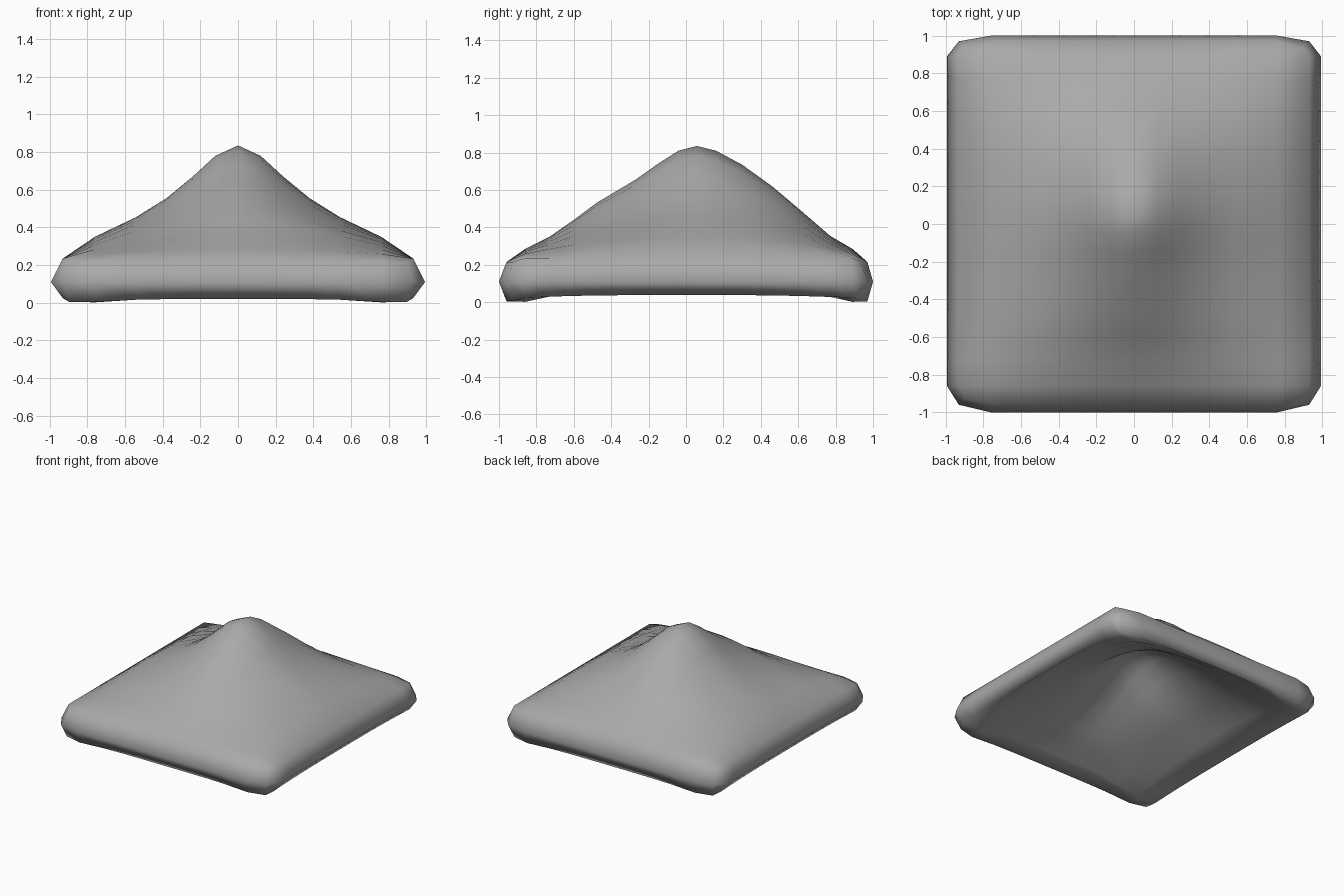
import bpy
import bmesh

cube = bpy.data.objects.get("Cube")
if cube:
    bpy.data.objects.remove(cube, do_unlink=True)

# Canopy profiles: (position, height) across the width and along the depth
half = [(0, .835), (.12, .78), (.24, .67), (.38, .555), (.54, .455), (.76, .35), (.93, .235)]
across = [(-x, z) for x, z in reversed(half[1:])] + half
along = [(-.96, .215), (-.86, .285), (-.73, .35), (-.6, .44), (-.48, .53), (-.27, .655),
         (-.15, .74), (-.04, .81), (.06, .835), (.16, .81), (.3, .735), (.46, .62),
         (.62, .485), (.77, .355), (.89, .285), (.97, .215)]
nx, ny = len(across), len(along)
RIM_TOP, PEAK, THICKNESS = .22, .835, .195
SOFT = .08


def rise(fx, fy):
    """Share of the full rise, 0 at the rim and 1 at the peak, with soft hips."""
    a, b = [max(h - RIM_TOP, 0) / (PEAK - RIM_TOP) for h in (fx, fy)]
    return a * b / (SOFT + (1 - SOFT) * (a + b - a * b))


def on_edge(i, j):
    return i in (0, nx - 1), j in (0, ny - 1)


def layer(bm, under):
    """One grid of vertices for the outer or inner skin."""
    rows = []
    for i, (x, fx) in enumerate(across):
        row = []
        for j, (y, fy) in enumerate(along):
            ex, ey = on_edge(i, j)
            share = rise(fx, fy)
            # Edges follow the profile of the side they lie on
            if ex or ey:
                z = min(fx, fy)
            else:
                z = RIM_TOP + (PEAK - RIM_TOP) * share
            if under:
                z -= THICKNESS + .065 * share
                # The underside sags a little towards each corner
                sag = .015 if ex or ey else .058
                z -= sag * min(abs(x) / .76, 1) ** 4 * min(abs(y) / .86, 1) ** 3
            inset = .965 if ex and ey else 1
            row.append(bm.verts.new((x * inset, y * inset, max(z, 0))))
        rows.append(row)
    return rows


bm = bmesh.new()
top, bottom = layer(bm, False), layer(bm, True)
for i in range(nx - 1):
    for j in range(ny - 1):
        for g in (top, bottom):
            bm.faces.new((g[i][j], g[i + 1][j], g[i + 1][j + 1], g[i][j + 1]))

# Rounded rim: one outer loop joins both skins
loop = [(i, 0) for i in range(nx - 1)] + [(nx - 1, j) for j in range(ny - 1)]
loop += [(i, ny - 1) for i in range(nx - 1, 0, -1)] + [(0, j) for j in range(ny - 1, 0, -1)]
rim = []
for i, j in loop:
    x, y = across[i][0], along[j][0]
    ex, ey = on_edge(i, j)
    if ex and not ey:
        x = .993 if x > 0 else -.993
    elif ey and not ex:
        y = 1 if y > 0 else -1
    rim.append(bm.verts.new((x, y, .11)))
for n, (i, j) in enumerate(loop):
    m = (n + 1) % len(loop)
    k, l = loop[m]
    bm.faces.new((top[i][j], top[k][l], rim[m], rim[n]))
    bm.faces.new((rim[n], rim[m], bottom[k][l], bottom[i][j]))
bmesh.ops.recalc_face_normals(bm, faces=bm.faces)
for f in bm.faces:
    f.smooth = True

mesh = bpy.data.meshes.new("canopy")
bm.to_mesh(mesh)
bm.free()
canopy = bpy.data.objects.new("canopy", mesh)
bpy.context.collection.objects.link(canopy)

# Plain grey cloth
grey = bpy.data.materials.new("plain grey")
grey.use_nodes = True
colour = (.4, .4, .4, 1)
grey.diffuse_color = colour
grey.node_tree.nodes["Principled BSDF"].inputs["Base Color"].default_value = colour
mesh.materials.append(grey)
